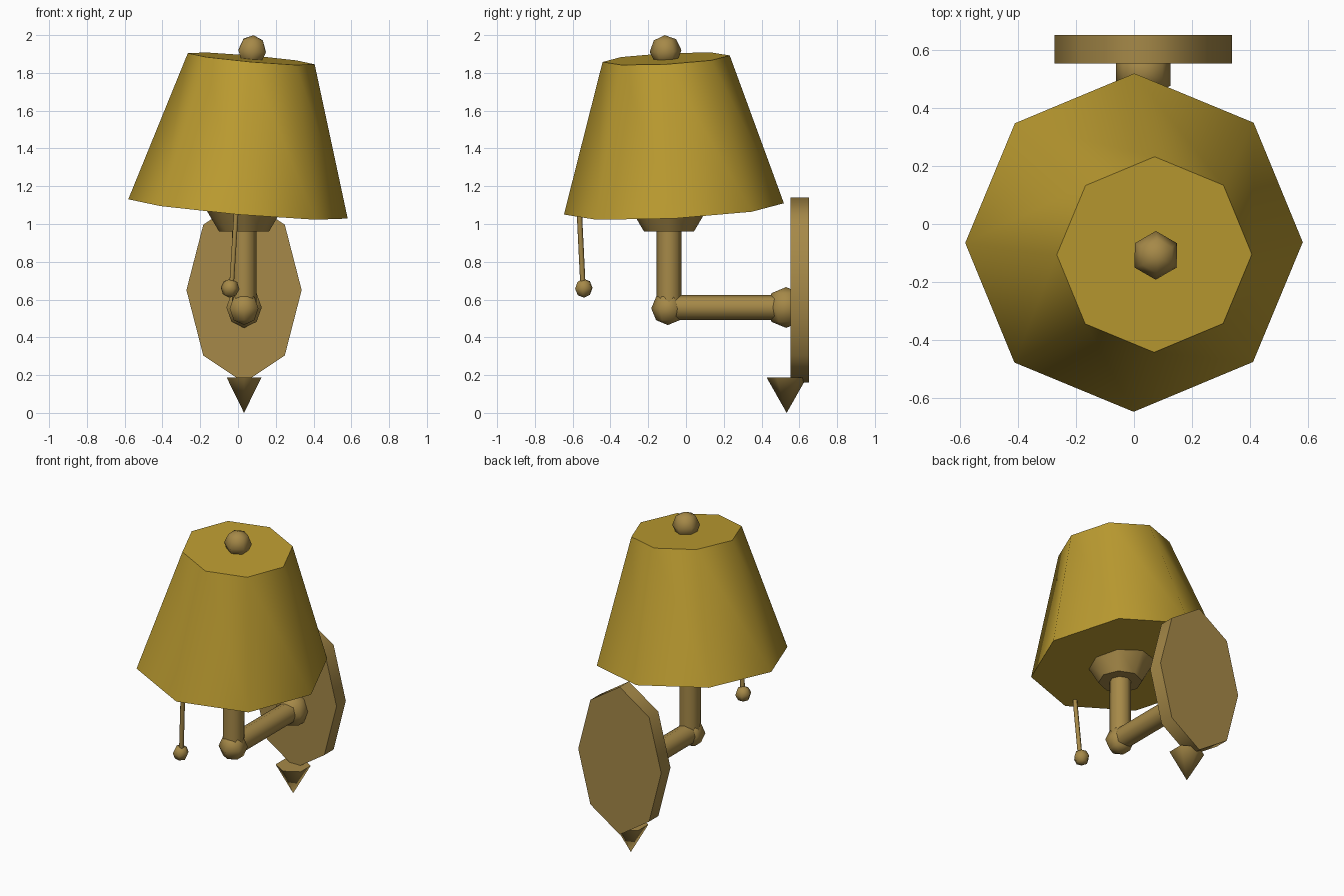
import bpy
import math
from mathutils import Vector

if "Cube" in bpy.data.objects:
    bpy.data.objects.remove(bpy.data.objects["Cube"], do_unlink=True)


def make_material(name, rgb):
    mat = bpy.data.materials.new(name)
    mat.use_nodes = True
    mat.diffuse_color = (*rgb, 1)
    bsdf = next(n for n in mat.node_tree.nodes if n.type == "BSDF_PRINCIPLED")
    bsdf.inputs["Base Color"].default_value = (*rgb, 1)
    return mat


gold = make_material("golden shade", (0.50, 0.33, 0.03))
brass = make_material("dull brass", (0.38, 0.25, 0.065))


def finish(name, mat, angle):
    obj = bpy.context.object
    obj.name = name
    obj.data.materials.append(mat)
    bpy.ops.object.shade_smooth_by_angle(angle=math.radians(angle))
    return obj


def frustum(name, start, end, r_start, r_end, sides=8, mat=brass, angle=50):
    """Capped cone or tube running between two points."""
    start, end = Vector(start), Vector(end)
    axis = end - start
    turn = Vector((0, 0, 1)).rotation_difference(axis)
    bpy.ops.mesh.primitive_cone_add(
        vertices=sides, radius1=r_start, radius2=r_end, depth=axis.length,
        location=(start + end) / 2, rotation=turn.to_euler())
    return finish(name, mat, angle)


def ball(name, centre, radius, rotation=(0, 0, 0)):
    bpy.ops.mesh.primitive_uv_sphere_add(
        segments=6, ring_count=4, radius=radius, location=centre, rotation=rotation)
    return finish(name, brass, 65)


# Tilted lampshade with its finial
frustum("lampshade", (0, -0.064, 1.08), (0.07, -0.105, 1.875), 0.583, 0.337, mat=gold)
ball("finial", (0.075, -0.108, 1.916), 0.084, (0.05, 0.088, 0))

# Arm: socket cup, upright tube, elbow, horizontal tube and wall joint
AX, AY, AZ = 0.032, -0.09, 0.558
frustum("socket_cup", (AX, AY, 0.96), (AX, AY, 1.1), 0.132, 0.215)
frustum("upright_tube", (AX, AY, AZ), (AX, AY, 1.0), 0.065, 0.065)
ball("elbow_joint", (AX, AY - 0.006, AZ - 0.005), 0.088)
frustum("arm_tube", (AX, AY, AZ), (AX, 0.54, AZ), 0.066, 0.066)
ball("wall_joint", (AX, 0.53, AZ), 0.108)

# Tall oval wall plate with a pointed drop beneath
plate = frustum("wall_plate", (AX, 0.553, 0.65), (AX, 0.65, 0.65), 0.49, 0.49, angle=65)
plate.scale.x = 0.305 / 0.49
frustum("pointed_drop", (AX, 0.533, 0), (AX, 0.533, 0.187), 0, 0.106, sides=6, angle=65)

# Pull cord with its ball
frustum("pull_cord", (-0.035, -0.545, 0.66), (-0.008, -0.566, 1.09), 0.014, 0.014, sides=6, angle=65)
ball("pull_ball", (-0.042, -0.541, 0.66), 0.05, (0.05, 0.07, 0.4))
